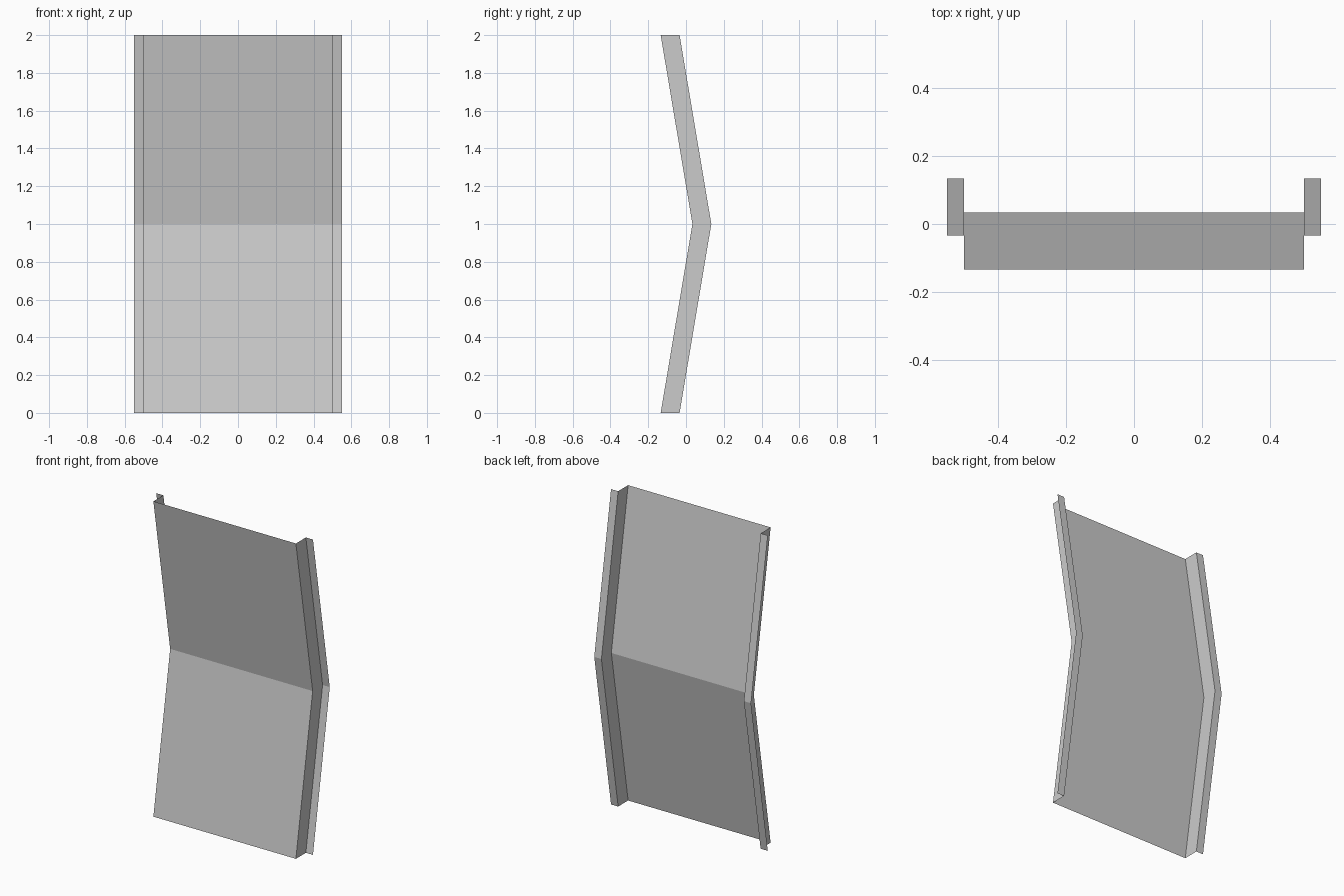
import bpy
import bmesh

cube = bpy.data.objects.get("Cube")
if cube:
    bpy.data.objects.remove(cube, do_unlink=True)

# Plain grey sheet metal
GREY = (0.6, 0.6, 0.6, 1.0)
metal = bpy.data.materials.new("grey_metal")
metal.use_nodes = True
metal.diffuse_color = GREY
metal.node_tree.nodes["Principled BSDF"].inputs["Base Color"].default_value = GREY

# Bend line of the sheet (y, z) and hat-shaped cross-section (x, depth)
BEND = [(-0.134, 0), (0.034, 1), (-0.134, 2)]
HALF_SECTION = [(0.5, 0), (0.5, 0.1), (0.55, 0.1)]
SECTION = [(-x, d) for x, d in reversed(HALF_SECTION)] + HALF_SECTION

# Sweep the cross-section along the bend as a thin open sheet
bm = bmesh.new()
rows = [[bm.verts.new((x, y + d, z)) for x, d in SECTION] for y, z in BEND]
for low, high in zip(rows, rows[1:]):
    for i in range(len(SECTION) - 1):
        bm.faces.new((low[i], low[i + 1], high[i + 1], high[i]))

mesh = bpy.data.meshes.new("bent_panel")
bm.to_mesh(mesh)
bm.free()
mesh.materials.append(metal)
panel = bpy.data.objects.new("bent_panel", mesh)
bpy.context.collection.objects.link(panel)
